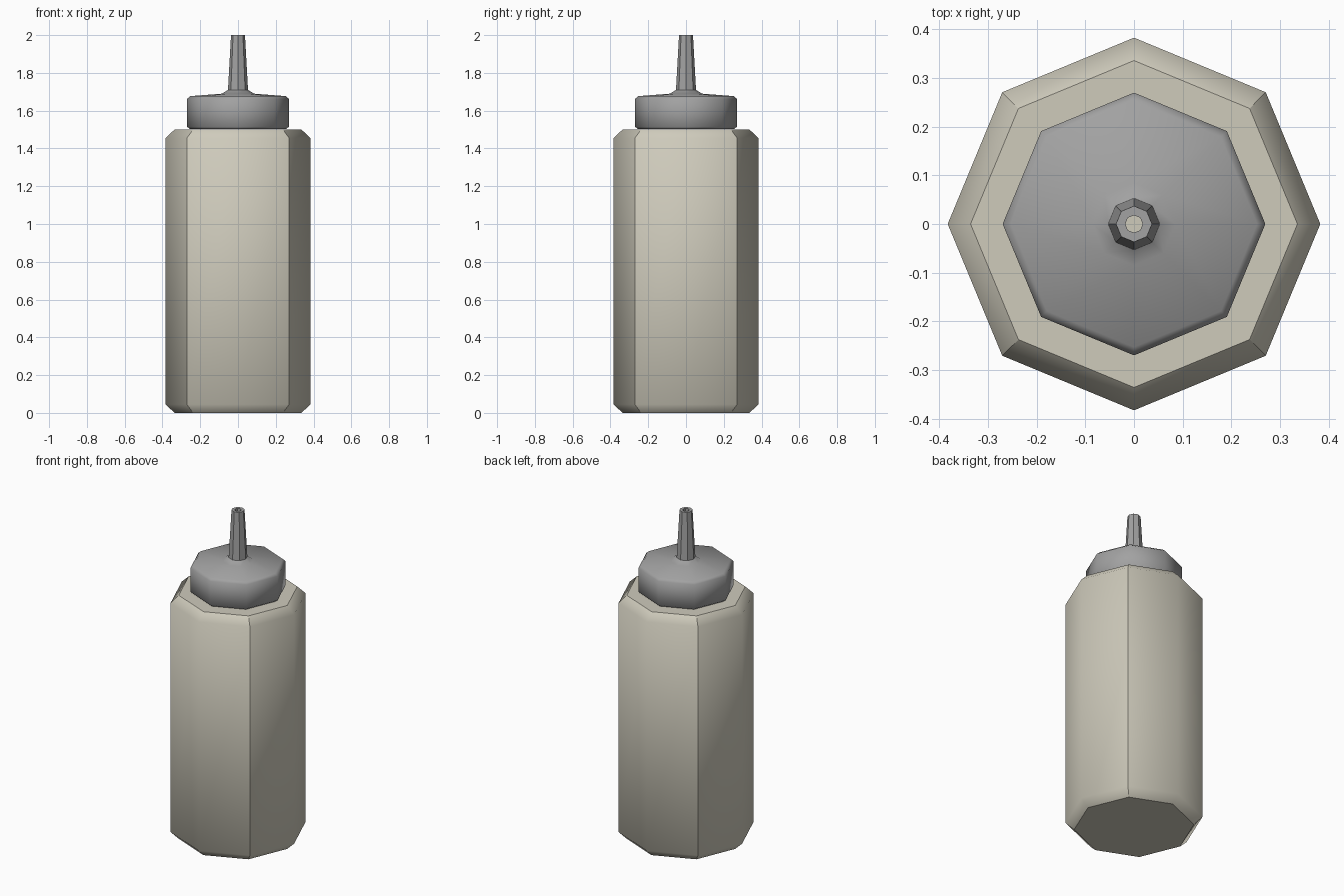
import bpy, bmesh, math

if "Cube" in bpy.data.objects:
    bpy.data.objects.remove(bpy.data.objects["Cube"])


def material(name, rgb):
    m = bpy.data.materials.new(name)
    m.diffuse_color = (*rgb, 1)
    m.use_nodes = True
    m.node_tree.nodes["Principled BSDF"].inputs["Base Color"].default_value = m.diffuse_color
    return m


cream = material("cream plastic", (0.62, 0.595, 0.50))
grey = material("grey plastic", (0.36, 0.36, 0.36))


def octagon_lathe(name, profile, mat, sharp_rings, all_corners_above=9, closed=False):
    """Eight-sided turned part; corners on the diagonals are creased."""
    bm = bmesh.new()
    rings = []
    for r, z in profile:
        rings.append([bm.verts.new((r * math.cos(k * math.pi / 4),
                                    r * math.sin(k * math.pi / 4), z)) for k in range(8)])
    n = len(rings)
    for i in range(n if closed else n - 1):
        a, b = rings[i], rings[(i + 1) % n]
        for k in range(8):
            j = (k + 1) % 8
            bm.faces.new((a[k], a[j], b[j], b[k]))
    if not closed:
        bm.faces.new(rings[0][::-1])
        bm.faces.new(rings[-1])
    for f in bm.faces:
        f.smooth = True
    # creases around rings
    for i in sharp_rings:
        for k in range(8):
            bm.edges.get((rings[i][k], rings[i][(k + 1) % 8])).smooth = False
    # creases along corners
    for i in range(n - 1):
        for k in range(8):
            upright = min(profile[i][1], profile[i + 1][1]) >= all_corners_above
            steep = abs(profile[i][1] - profile[i + 1][1]) > 0.03
            if upright or (k % 2 and steep):
                bm.edges.get((rings[i][k], rings[i + 1][k])).smooth = False
    bmesh.ops.recalc_face_normals(bm, faces=bm.faces[:])
    me = bpy.data.meshes.new(name)
    bm.to_mesh(me)
    bm.free()
    me.materials.append(mat)
    ob = bpy.data.objects.new(name, me)
    bpy.context.collection.objects.link(ob)
    return ob


# bottle body with chamfered ends
octagon_lathe("bottle_body",
              [(0.336, 0), (0.383, 0.045), (0.383, 1.455), (0.336, 1.5)],
              cream, (0, 3))

# screw cap with hollow nozzle, open down to the bottle top
octagon_lathe("cap_and_nozzle",
              [(0.255, 1.503), (0.27, 1.515), (0.27, 1.662), (0.253, 1.677),
               (0.085, 1.69), (0.053, 1.71), (0.037, 2.0), (0.018, 2.0), (0.018, 1.503)],
              grey, (0, 5, 6, 7, 8), all_corners_above=1.705, closed=True)
